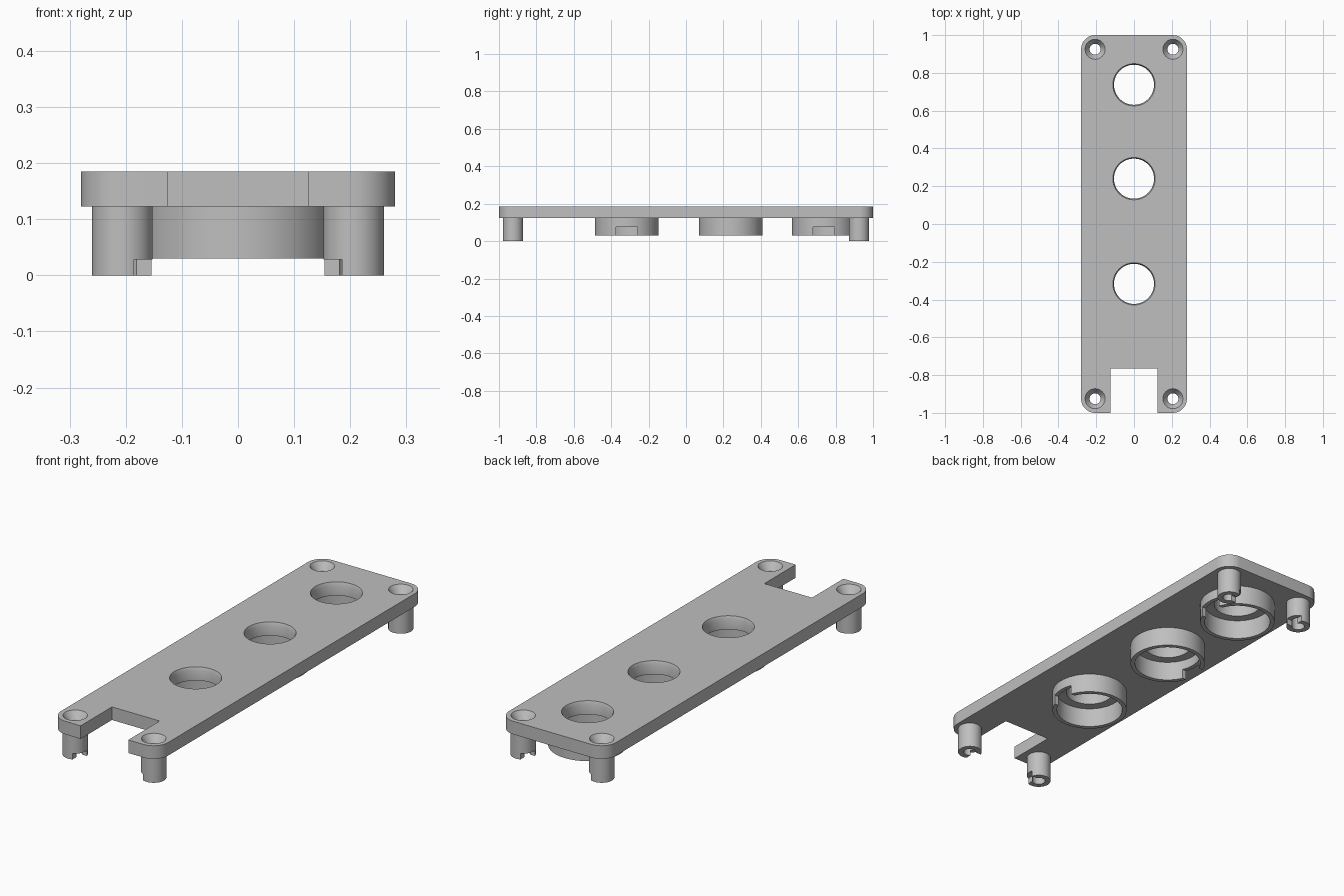
import bpy, bmesh, math
from math import cos, sin, pi

cube = bpy.data.objects.get("Cube")
if cube:
    bpy.data.objects.remove(cube, do_unlink=True)

grey = bpy.data.materials.new("plain grey")
grey.use_nodes = True
colour = (0.52, 0.52, 0.52, 1)
grey.diffuse_color = colour
grey.node_tree.nodes["Principled BSDF"].inputs["Base Color"].default_value = colour

HALF_W, HALF_L = 0.28, 1.0
PLATE_LOW, TOP = 0.123, 0.185
CORNER = 0.075
POST_X, POST_Y, POST_R, BORE_R = 0.206, 0.925, 0.054, 0.029
RING_LOW, RING_R = 0.03, 0.17
HOLE_R = 0.106
SEGMENTS = 64


def finish(name, bm):
    bmesh.ops.recalc_face_normals(bm, faces=bm.faces)
    mesh = bpy.data.meshes.new(name)
    bm.to_mesh(mesh)
    bm.free()
    mesh.materials.append(grey)
    obj = bpy.data.objects.new(name, mesh)
    bpy.context.collection.objects.link(obj)
    return obj


def lathe(name, profile, x, y, tube=True):
    """Spin (radius, height) points; tubes close on themselves, solids get caps."""
    bm = bmesh.new()
    rows = []
    for r, z in profile:
        angles = [2 * pi * i / SEGMENTS for i in range(SEGMENTS)]
        rows.append([bm.verts.new((x + r * cos(a), y + r * sin(a), z)) for a in angles])
    pairs = list(zip(rows, rows[1:]))
    if tube:
        pairs.append((rows[-1], rows[0]))
    else:
        bm.faces.new(rows[0])
        bm.faces.new(rows[-1])
    for low, high in pairs:
        for i in range(SEGMENTS):
            j = (i + 1) % SEGMENTS
            bm.faces.new((low[i], low[j], high[j], high[i]))
    return finish(name, bm)


def box(name, x0, x1, y0, y1, z0, z1):
    bm = bmesh.new()
    bmesh.ops.create_cube(bm, size=1)
    for v in bm.verts:
        v.co.x = x0 if v.co.x < 0 else x1
        v.co.y = y0 if v.co.y < 0 else y1
        v.co.z = z0 if v.co.z < 0 else z1
    return finish(name, bm)


def cut(obj, cutter):
    cutter.hide_render = True
    mod = obj.modifiers.new("cut", 'BOOLEAN')
    mod.operation, mod.solver, mod.object = 'DIFFERENCE', 'EXACT', cutter
    bpy.context.view_layer.objects.active = obj
    bpy.ops.object.modifier_apply(modifier=mod.name)
    bpy.data.objects.remove(cutter, do_unlink=True)


# Rounded plate
bm = bmesh.new()
outline = []
for quarter, (sx, sy) in enumerate([(1, 1), (-1, 1), (-1, -1), (1, -1)]):
    for i in range(13):
        a = (quarter + i / 12) * pi / 2
        outline.append(bm.verts.new((sx * (HALF_W - CORNER) + CORNER * cos(a),
                                     sy * (HALF_L - CORNER) + CORNER * sin(a), PLATE_LOW)))
base = bm.faces.new(outline)
grown = bmesh.ops.extrude_face_region(bm, geom=[base])["geom"]
for v in grown:
    if isinstance(v, bmesh.types.BMVert):
        v.co.z = TOP
plate = finish("plate", bm)
parts = [plate]

# Front notch
cut(plate, box("notch_cutter", -0.125, 0.125, -1.1, -0.765, 0, 0.3))

# Holes with a slight chamfer, each with a slotted collar below
for name, y, side in [("front", -0.317, 1), ("middle", 0.24, -1), ("back", 0.737, 1)]:
    cut(plate, lathe("hole_cutter", [(HOLE_R, 0.1), (HOLE_R, TOP - 0.015),
                                     (HOLE_R + 0.006, TOP), (HOLE_R + 0.006, 0.2)], 0, y, False))
    inner = RING_R - 0.02
    collar = lathe(name + "_collar", [(RING_R, RING_LOW), (RING_R, PLATE_LOW),
                                      (inner, PLATE_LOW), (inner, RING_LOW)], 0, y)
    x0, x1 = sorted((side * 0.1, side * 0.2))
    cut(collar, box("slot_cutter", x0, x1, y - 0.058, y + 0.058, 0, 0.076))
    parts.append(collar)

# Countersunk screw posts, stepped at the inner foot
for sy, end in [(-1, "front"), (1, "back")]:
    for sx, side in [(1, "left"), (-1, "right")]:
        x, y = sx * POST_X, sy * POST_Y
        cut(plate, lathe("sink_cutter", [(BORE_R, 0.1), (BORE_R, 0.15),
                                         (POST_R - 0.001, TOP), (POST_R - 0.001, 0.2)], x, y, False))
        post = lathe(f"{end}_{side}_post", [(POST_R, 0), (POST_R, PLATE_LOW),
                                            (BORE_R, PLATE_LOW), (BORE_R, 0)], x, y)
        x0, x1 = sorted((sx * 0.1, sx * 0.185))
        y0, y1 = sorted((y - sy * 0.015, y + sy * 0.1))
        cut(post, box("step_cutter", x0, x1, y0, y1, -0.1, 0.028))
        parts.append(post)

# Smooth round walls, crisp edges
bpy.ops.object.select_all(action='DESELECT')
for part in parts:
    part.select_set(True)
bpy.context.view_layer.objects.active = plate
bpy.ops.object.shade_smooth_by_angle(angle=math.radians(30))
